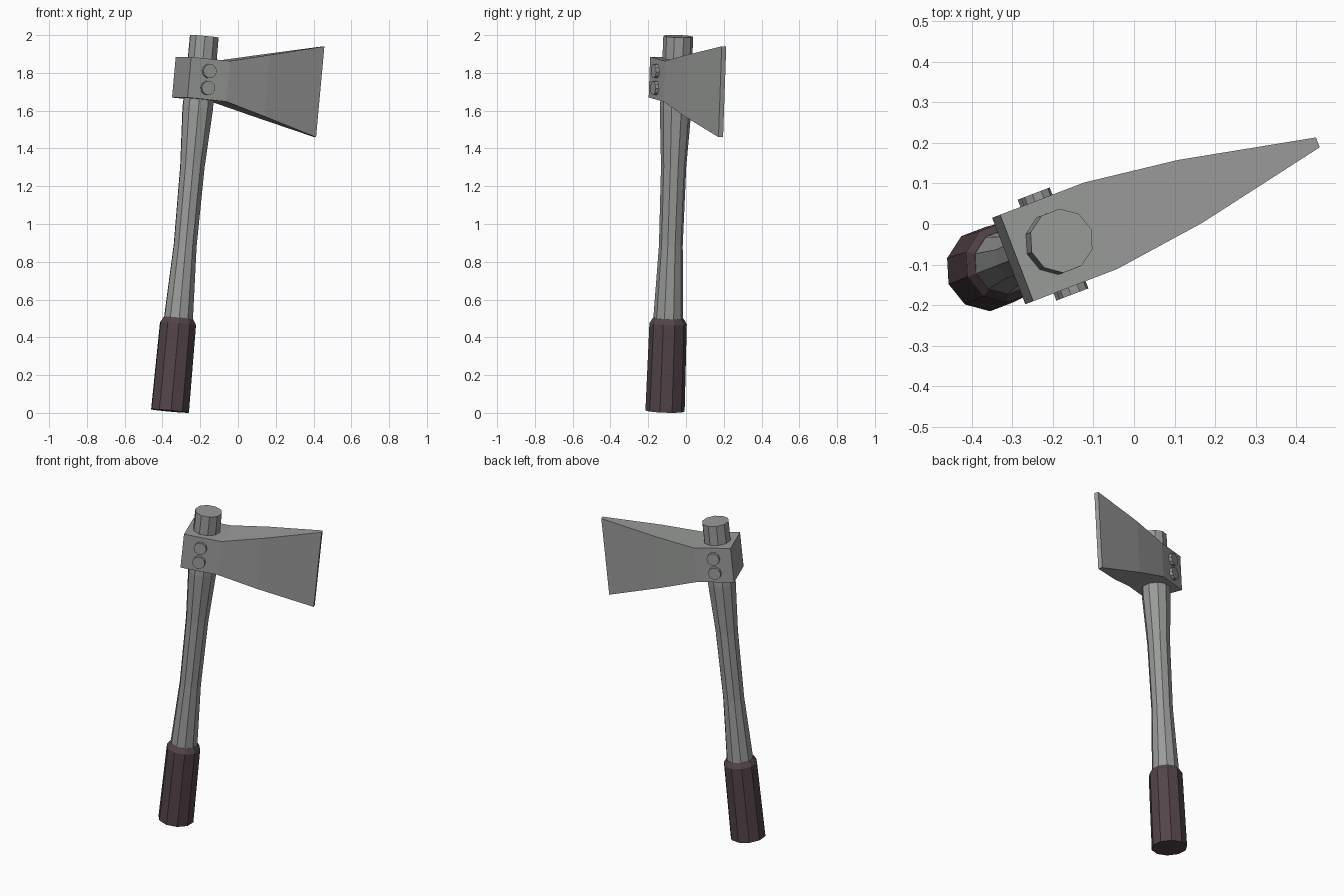
import bpy
import bmesh
from math import radians, pi, cos, sin
from mathutils import Matrix

cube = bpy.data.objects.get("Cube")
if cube:
    bpy.data.objects.remove(cube, do_unlink=True)

# The axe is built upright (x = toward blade, z = along handle), then posed
POSE = (Matrix.Translation((-0.36, -0.111, 0.01))
        @ Matrix.Rotation(radians(21), 4, 'Z')
        @ Matrix.Rotation(radians(5.6), 4, 'Y'))
SIDES = 10


def material(name, color):
    mat = bpy.data.materials.new(name)
    mat.use_nodes = True
    mat.diffuse_color = (*color, 1)
    mat.node_tree.nodes["Principled BSDF"].inputs["Base Color"].default_value = (*color, 1)
    return mat


def loft(name, rings, mat, local=Matrix()):
    """Skin a list of equal-length rings of points and cap both ends."""
    bm = bmesh.new()
    loops = [[bm.verts.new(p) for p in ring] for ring in rings]
    n = len(loops[0])
    for a, b in zip(loops, loops[1:]):
        for i in range(n):
            j = (i + 1) % n
            bm.faces.new((a[i], a[j], b[j], b[i]))
    bm.faces.new(loops[0])
    bm.faces.new(loops[-1])
    bmesh.ops.recalc_face_normals(bm, faces=bm.faces)
    mesh = bpy.data.meshes.new(name)
    bm.to_mesh(mesh)
    bm.free()
    mesh.materials.append(mat)
    obj = bpy.data.objects.new(name, mesh)
    obj.matrix_world = POSE @ local
    bpy.context.collection.objects.link(obj)
    return obj


def turned(name, profile, mat, local=Matrix()):
    """Faceted round part from (radius, height) pairs."""
    angles = [2 * pi * i / SIDES for i in range(SIDES)]
    rings = [[(r * cos(a), r * sin(a), z) for a in angles] for r, z in profile]
    return loft(name, rings, mat, local)


steel = material("steel grey", (0.32, 0.33, 0.32))
wrap = material("dark brown grip", (0.085, 0.058, 0.066))

# Handle with a slim waist, and the grip around its lower end
turned("handle", [(0.079, 0.45), (0.079, 0.5), (0.063, 0.88), (0.067, 1.3),
                  (0.084, 1.61), (0.08, 1.75), (0.079, 1.993)], steel)
turned("grip", [(0.104, 0), (0.099, 0.465), (0.08, 0.495)], wrap)

# Head: square poll block flaring into a wide thin blade
# sections: distance toward blade, half thickness, bottom, top
sections = [(-0.107, 0.114, 1.657, 1.873), (0.115, 0.114, 1.657, 1.873),
            (0.347, 0.083, 1.602, 1.928), (0.678, 0.013, 1.523, 2.006)]
loft("axe_head", [[(x, -h, lo), (x, h, lo), (x, h, hi), (x, -h, hi)]
                  for x, h, lo, hi in sections], steel)

# Two rivets through the head
for label, z in (("lower", 1.718), ("upper", 1.808)):
    across = Matrix.Translation((0, 0, z)) @ Matrix.Rotation(pi / 2, 4, 'X')
    turned(label + "_rivet", [(0.038, -0.133), (0.038, 0.133)], steel, across)
